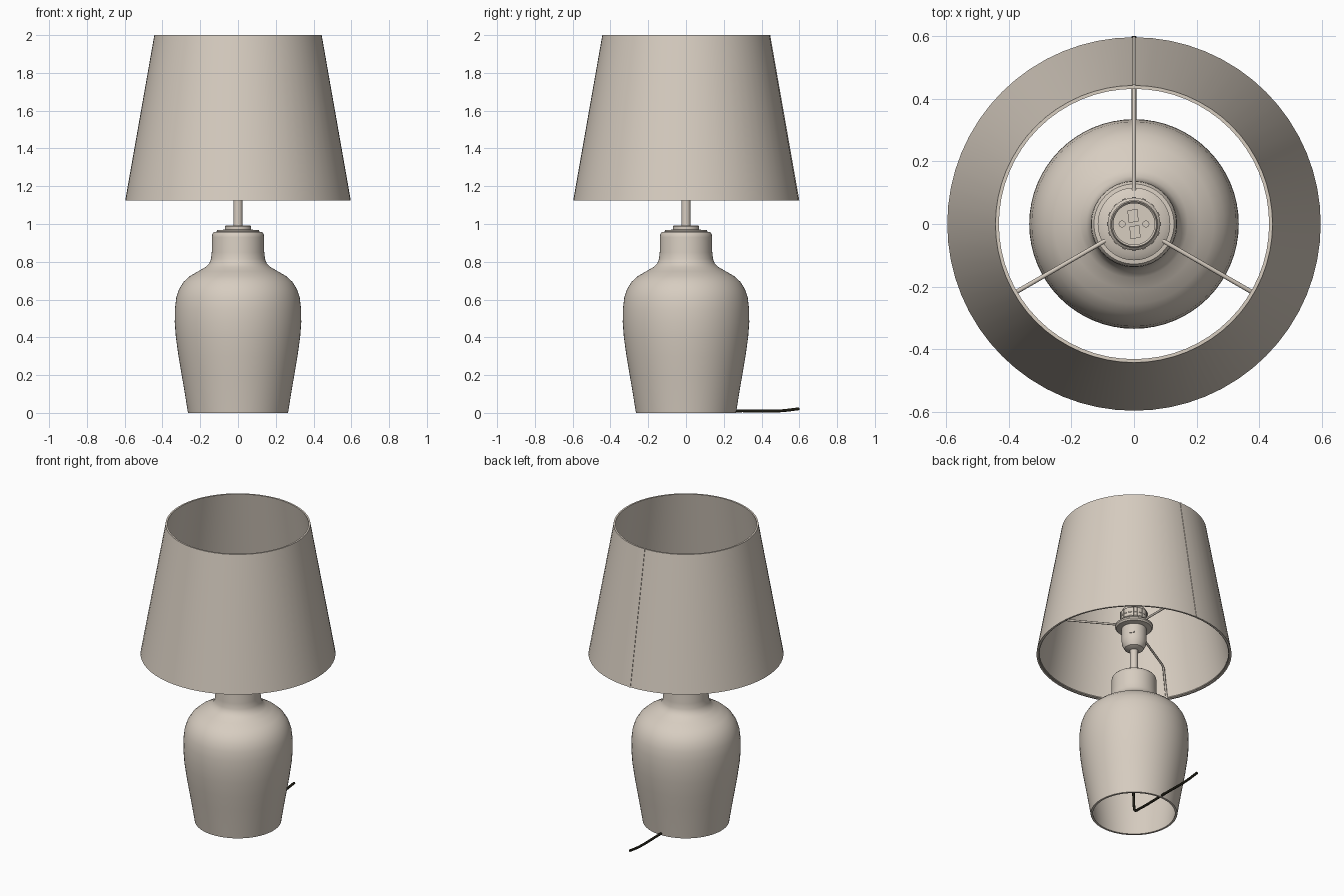
import bpy, bmesh, math
from mathutils import Vector, Matrix

cube = bpy.data.objects.get("Cube")
if cube:
    bpy.data.objects.remove(cube, do_unlink=True)


def material(name, rgb):
    m = bpy.data.materials.new(name)
    m.use_nodes = True
    m.diffuse_color = (*rgb, 1)
    m.node_tree.nodes["Principled BSDF"].inputs["Base Color"].default_value = (*rgb, 1)
    return m


BEIGE = material("warm beige", (0.68, 0.61, 0.53))
BLACK = material("cord black", (0.012, 0.011, 0.006))


def finish(name, bm, mat, smooth=True):
    bmesh.ops.recalc_face_normals(bm, faces=bm.faces[:])
    mesh = bpy.data.meshes.new(name)
    bm.to_mesh(mesh)
    bm.free()
    mesh.materials.append(mat)
    obj = bpy.data.objects.new(name, mesh)
    bpy.context.collection.objects.link(obj)
    if smooth:
        bpy.ops.object.select_all(action='DESELECT')
        obj.select_set(True)
        bpy.context.view_layer.objects.active = obj
        bpy.ops.object.shade_smooth_by_angle(angle=math.radians(35))
    return obj


def lathe(name, profile, closed=False, steps=64, mat=BEIGE):
    """Spin a radius/height profile around the z axis."""
    bm = bmesh.new()
    verts = [bm.verts.new((r, 0, z)) for r, z in profile]
    pairs = list(zip(verts, verts[1:]))
    if closed:
        pairs.append((verts[-1], verts[0]))
    edges = [bm.edges.new(p) for p in pairs]
    bmesh.ops.spin(bm, geom=verts + edges, cent=(0, 0, 0), axis=(0, 0, 1),
                   angle=math.tau, steps=steps, use_duplicate=False)
    bmesh.ops.remove_doubles(bm, verts=bm.verts[:], dist=1e-5)
    return finish(name, bm, mat)


def tube(name, points, radius, mat=BEIGE, smooth_path=False):
    """Round wire along a path."""
    curve = bpy.data.curves.new(name, 'CURVE')
    curve.dimensions = '3D'
    curve.bevel_depth = radius
    curve.bevel_resolution = 3
    curve.use_fill_caps = True
    spline = curve.splines.new('BEZIER' if smooth_path else 'POLY')
    if smooth_path:
        spline.bezier_points.add(len(points) - 1)
        for bp, p in zip(spline.bezier_points, points):
            bp.co = p
            bp.handle_left_type = bp.handle_right_type = 'AUTO'
    else:
        spline.points.add(len(points) - 1)
        for sp, p in zip(spline.points, points):
            sp.co = (*p, 1)
    curve.materials.append(mat)
    obj = bpy.data.objects.new(name, curve)
    bpy.context.collection.objects.link(obj)
    return obj


def box(name, centre, size, turn=0.0):
    bm = bmesh.new()
    bmesh.ops.create_cube(bm, size=1)
    bm.transform(Matrix.Rotation(turn, 4, 'Z') @ Matrix.Translation(centre)
                 @ Matrix.Diagonal((*size, 1)))
    return finish(name, bm, BEIGE, smooth=False)


# Hollow ceramic body, open underneath
outer = [(0.265, 0), (0.281, 0.1), (0.298, 0.2), (0.315, 0.3), (0.329, 0.4),
         (0.335, 0.48), (0.334, 0.55), (0.327, 0.61), (0.312, 0.655),
         (0.288, 0.694), (0.255, 0.724), (0.21, 0.75), (0.172, 0.772),
         (0.152, 0.792), (0.143, 0.815), (0.139, 0.85), (0.138, 0.93),
         (0.136, 0.947), (0.128, 0.957), (0.11, 0.96)]
inner = [(r - 0.014, z) for r, z in reversed(outer) if z < 0.94]
lathe("lamp_body", outer + [(0, 0.96), (0, 0.945)] + inner, closed=True)

# Neck cap and rod
lathe("neck_cap", [(0, 0.958), (0.112, 0.958), (0.112, 0.968), (0.07, 0.97),
                   (0.07, 0.987), (0.064, 0.992), (0.024, 0.992),
                   (0.024, 1.17), (0, 1.17)])

# Bulb socket: cup, clamping flange, ribbed open collar
lathe("bulb_socket", [(0, 1.15), (0.03, 1.15), (0.058, 1.162), (0.073, 1.19),
                      (0.076, 1.22), (0.076, 1.425), (0.072, 1.432),
                      (0.066, 1.425), (0.066, 1.3), (0, 1.3)])
lathe("socket_flange", [(0.076, 1.30), (0.108, 1.305), (0.116, 1.315),
                        (0.116, 1.325), (0.1, 1.335), (0.076, 1.34)], closed=True)
lathe("socket_collar", [(0.076, 1.35), (0.084, 1.355), (0.084, 1.375), (0.079, 1.382),
                        (0.084, 1.39), (0.084, 1.41), (0.076, 1.418)], closed=True)
for i in range(16):
    box(f"collar_rib_{i}", (0.084, 0, 1.38), (0.006, 0.012, 0.06), i * math.tau / 16)

# Socket contacts and screws
for side in (-1, 1):
    box("contact_plate", (0, side * 0.026, 1.315), (0.032, 0.04, 0.03), 0.12)
    box("switch_tab", (side * 0.077, 0, 1.24), (0.008, 0.03, 0.012), 0.7)
    screw = lathe("contact_screw", [(0, 1.31), (0.011, 1.31), (0.011, 1.298)], steps=16)
    screw.location.x = side * 0.038

# Three bent arms carrying the shade
for i in range(3):
    a = math.radians(90 + 120 * i)
    path = [(0.1, 1.325), (0.51, 1.325), (0.53, 1.31), (0.583, 1.135)]
    tube(f"shade_arm_{i}", [(r * math.cos(a), r * math.sin(a), z) for r, z in path], 0.007)
lathe("arm_ring", [(0.583 + 0.006 * math.cos(t * math.tau / 8),
                    1.134 + 0.006 * math.sin(t * math.tau / 8)) for t in range(8)], closed=True)

# Tapered thin shade with a back seam
R_LOW, R_TOP, Z_LOW, Z_TOP, WALL = 0.597, 0.443, 1.125, 2.0, 0.011
lathe("lamp_shade", [(R_LOW, Z_LOW), (R_TOP, Z_TOP),
                     (R_TOP - WALL, Z_TOP), (R_LOW - WALL, Z_LOW)], closed=True)
bm = bmesh.new()
bmesh.ops.create_cube(bm, size=1)
for v in bm.verts:
    radius = R_TOP if v.co.z > 0 else R_LOW
    height = Z_TOP if v.co.z > 0 else Z_LOW
    v.co = Vector((v.co.x * 0.008, radius + (0.003 if v.co.y > 0 else -0.006), height))
finish("shade_seam", bm, BEIGE, smooth=False)

# Power cord: down the middle, then out at the back
tube("power_cord", [(0, 0, 0.95), (0, 0, 0.05), (0, 0.012, 0.016), (0, 0.05, 0.011),
                    (0, 0.3, 0.011), (0, 0.5, 0.011), (0, 0.6, 0.022)],
     0.008, BLACK, smooth_path=True)
